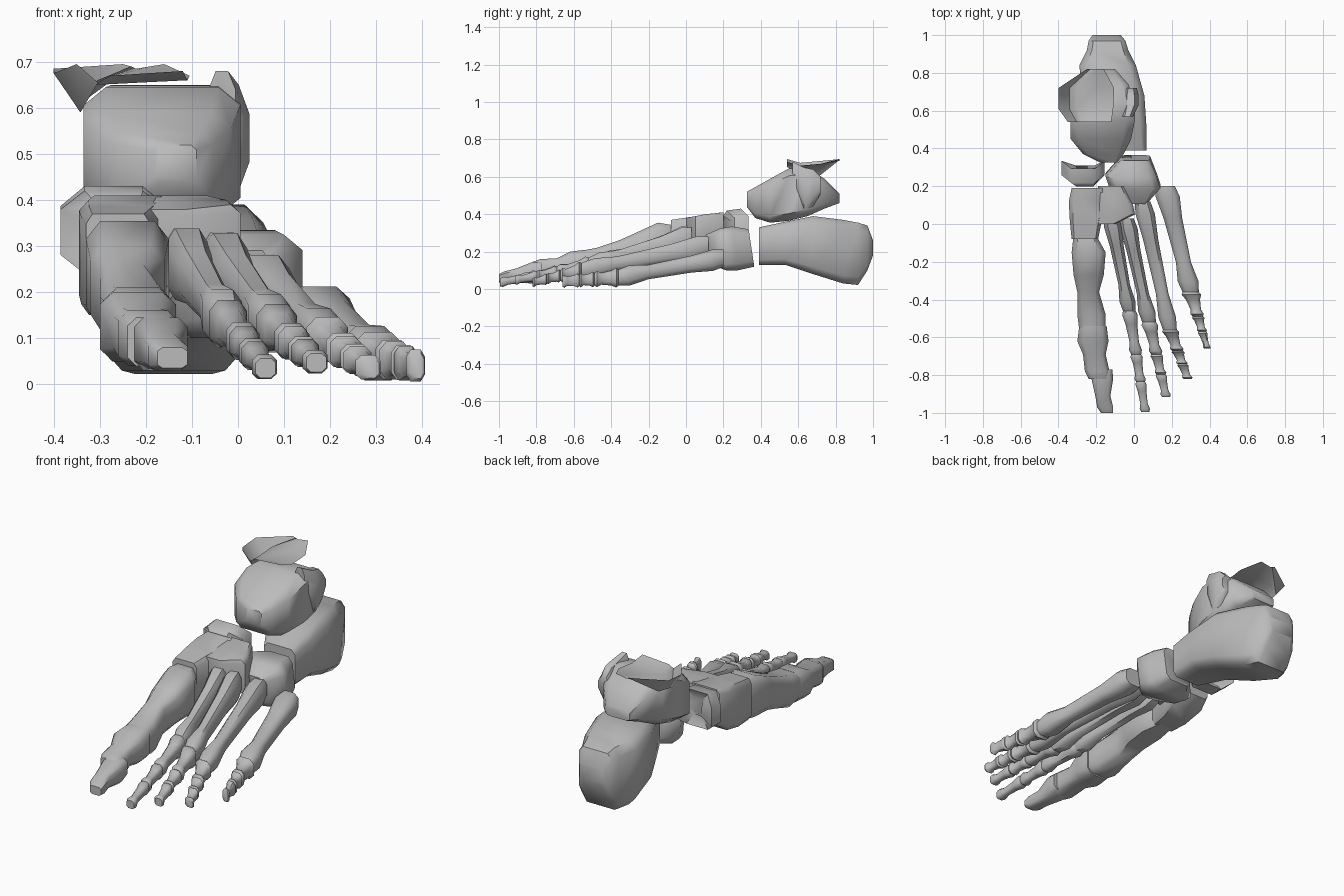
import bpy
import bmesh
import math
from mathutils import Vector

cube = bpy.data.objects.get("Cube")
if cube:
    bpy.data.objects.remove(cube, do_unlink=True)

bone_grey = bpy.data.materials.new("bone_grey")
bone_grey.use_nodes = True
bone_grey.diffuse_color = (.5, .5, .5, 1)
bone_grey.node_tree.nodes["Principled BSDF"].inputs["Base Color"].default_value = (.5, .5, .5, 1)


def finish(name, bm, angle=50):
    """Turn a bmesh into a smooth shaded bone object."""
    bmesh.ops.recalc_face_normals(bm, faces=bm.faces)
    mesh = bpy.data.meshes.new(name)
    bm.to_mesh(mesh)
    bm.free()
    mesh.materials.append(bone_grey)
    obj = bpy.data.objects.new(name, mesh)
    bpy.context.collection.objects.link(obj)
    bpy.ops.object.select_all(action='DESELECT')
    obj.select_set(True)
    bpy.context.view_layer.objects.active = obj
    bpy.ops.object.shade_smooth_by_angle(angle=math.radians(angle))
    return obj


def loft(name, rings, corner=.6, bow=0, lean=0):
    """Skin eight-sided sections given as (y, left, right, bottom, top).

    bow curves the sides backward, lean shifts the top backward."""
    section = [(1, -corner), (1, corner), (corner, 1), (-corner, 1),
               (-1, corner), (-1, -corner), (-corner, -1), (corner, -1)]
    bm = bmesh.new()
    loops = []
    for y, x0, x1, z0, z1 in rings:
        cx, cz = (x0 + x1) / 2, (z0 + z1) / 2
        hw, hh = (x1 - x0) / 2, (z1 - z0) / 2
        loops.append([bm.verts.new((cx + u * hw, y + bow * u * u + lean * v, cz + v * hh))
                      for u, v in section])
    for a, b in zip(loops, loops[1:]):
        for i in range(len(a)):
            j = (i + 1) % len(a)
            bm.faces.new((a[i], a[j], b[j], b[i]))
    bm.faces.new(loops[0])
    bm.faces.new(loops[-1])
    return finish(name, bm)


def long_bone(name, start, end, size_a, size_b, waist=.7):
    """Bone with flared ends; sizes are (half width, half height)."""
    profile = [(0, .8), (.1, 1), (.3, waist + .1), (.72, waist), (.9, 1), (1, .8)]
    a, b = Vector(start), Vector(end)
    rings = []
    for t, k in profile:
        c = a.lerp(b, t)
        size = Vector(size_a).lerp(Vector(size_b), t) * k
        rings.append((c.y, c.x - size.x, c.x + size.x, c.z - size.y, c.z + size.y))
    loft(name, rings, .55)


# Heel and ankle bones
loft("heel_bone", [
    (.39, -.12, .065, .13, .33), (.53, -.2, .065, .13, .36),
    (.68, -.27, .055, .08, .39), (.84, -.29, .01, .03, .37),
    (.92, -.25, -.03, .022, .355), (.97, -.24, -.045, .1, .34),
    (1, -.22, -.07, .18, .26)], .75)
loft("ankle_bone", [
    (.325, -.18, -.09, .44, .52), (.37, -.27, -.055, .38, .545),
    (.45, -.335, -.015, .355, .59), (.55, -.335, .005, .365, .645),
    (.65, -.32, .005, .39, .65), (.74, -.28, -.03, .43, .59),
    (.82, -.24, -.1, .46, .51)], .72)
loft("outer_ankle_tip", [
    (.57, -.065, -.005, .53, .68), (.63, -.06, .025, .42, .65),
    (.68, -.06, .025, .44, .64), (.72, -.05, .015, .51, .6)], .45)

# Thin remnant of the shin joint, with a folded inner flap
bm = bmesh.new()
rows = []
for y, left, right, lift, dip in [(.54, -.35, -.12, .675, .02), (.61, -.4, -.11, .655, .065),
                                  (.72, -.4, -.105, .665, .055), (.82, -.25, -.16, .69, 0)]:
    w = right - left
    heights = [lift + .02, lift - dip, lift - .005, lift, lift + .005]
    rows.append([bm.verts.new((left + w * f, y, min(z, .695)))
                 for f, z in zip((0, .2, .32, .65, 1), heights)])
for a, b in zip(rows, rows[1:]):
    for i in range(len(a) - 1):
        bm.faces.new((a[i], a[i + 1], b[i + 1], b[i]))
finish("shin_joint_plate", bm)

# Midfoot bones
loft("navicular_bone", [
    (.18, -.34, -.18, .27, .39), (.2, -.385, -.155, .24, .42),
    (.275, -.385, -.155, .24, .43), (.25, -.31, -.21, .29, .38)], .55, .06)
loft("cuboid_bone", [
    (.12, -.04, .07, .13, .29), (.2, -.13, .14, .1, .325),
    (.26, -.15, .12, .1, .335), (.35, -.07, .085, .12, .32)], .7, 0, -.015)
loft("inner_cuneiform_bone", [
    (-.08, -.33, -.19, .15, .37), (.02, -.34, -.17, .15, .385),
    (.12, -.345, -.14, .17, .4), (.19, -.33, -.15, .22, .41)], .8)
loft("outer_cuneiform_bone", [
    (0, -.2, -.1, .22, .38), (.05, -.2, .005, .21, .39),
    (.1, -.2, -.005, .2, .4), (.2, -.19, -.055, .24, .41)], .8)

# Big toe
loft("big_metatarsal", [
    (-.06, -.32, -.2, .15, .34), (-.15, -.33, -.15, .13, .355),
    (-.27, -.32, -.16, .12, .3), (-.36, -.3, -.185, .09, .26),
    (-.48, -.3, -.15, .05, .22), (-.56, -.29, -.15, .06, .205)], .65)
loft("big_toe_base", [
    (-.54, -.29, -.145, .05, .21), (-.62, -.3, -.135, .05, .2),
    (-.69, -.27, -.15, .06, .165), (-.78, -.26, -.13, .04, .16),
    (-.82, -.24, -.13, .04, .145)], .65)
loft("big_toe_tip", [
    (-.77, -.22, -.115, .05, .145), (-.82, -.225, -.11, .03, .145),
    (-.91, -.205, -.125, .035, .11), (-.97, -.195, -.11, .03, .095),
    (-1, -.175, -.11, .035, .08)], .65)

# Four smaller rays: metatarsal base, its size, knuckle, its size, toe tip, its size
rays = {
    "second": ((-.12, .03, .275), (.048, .08), (-.025, -.46, .135), (.042, .054),
               (.06, -.995, .035), (.027, .026)),
    "third": ((-.04, .03, .27), (.048, .075), (.08, -.52, .125), (.045, .054),
              (.17, -.915, .047), (.027, .025)),
    "fourth": ((.045, .12, .23), (.052, .065), (.19, -.56, .1), (.046, .05),
               (.285, -.82, .035), (.027, .026)),
    "fifth": ((.165, .2, .165), (.065, .058), (.3, -.36, .062), (.054, .054),
              (.388, -.66, .04), (.02, .034)),
}
for name, (base, base_size, knuckle, knuckle_size, tip, tip_size) in rays.items():
    long_bone(name + "_metatarsal", base, knuckle, base_size, knuckle_size)
    stops = (0, .43, .7, 1)
    joints = [Vector(knuckle).lerp(Vector(tip), f) for f in stops]
    sizes = [Vector(knuckle_size).lerp(Vector(tip_size), f ** .6) for f in stops]
    for i, part in enumerate(("base", "middle", "tip")):
        long_bone(name + "_toe_" + part, joints[i], joints[i + 1], sizes[i], sizes[i + 1])
